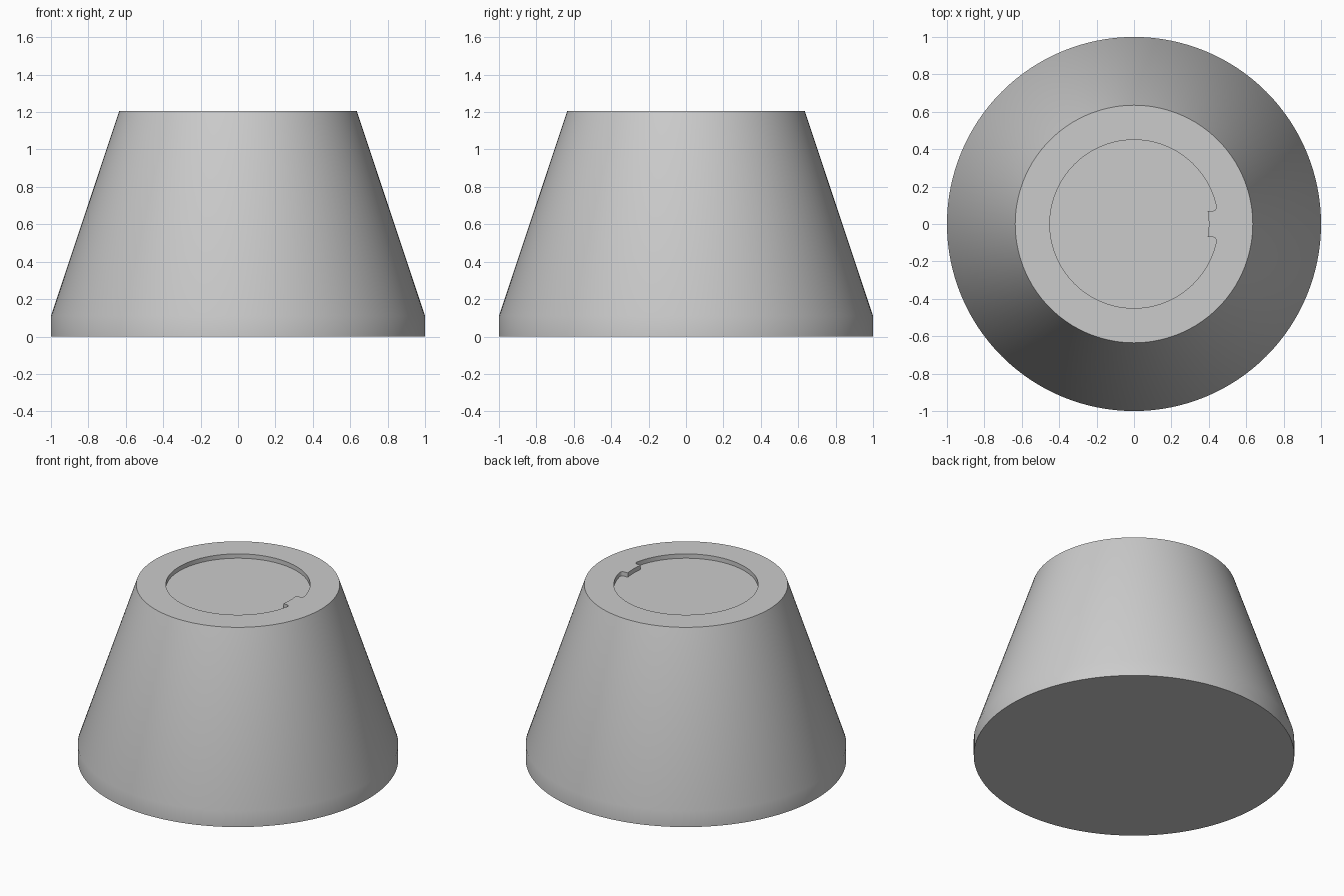
import bpy, bmesh
from math import sin, cos, asin, pi, radians

if "Cube" in bpy.data.objects:
    bpy.data.objects.remove(bpy.data.objects["Cube"], do_unlink=True)

SEGMENTS = 128
HEIGHT = 1.205
RECESS_DEPTH = 0.03
RECESS_RADIUS = 0.45
KEY_RADIUS = 0.4
KEY_HALF = 0.07
FILLET = 0.02

grey = bpy.data.materials.new("plain grey")
grey.use_nodes = True
colour = (0.6, 0.6, 0.6, 1)
grey.diffuse_color = colour
grey.node_tree.nodes["Principled BSDF"].inputs["Base Color"].default_value = colour


def arc(radius, start, end, steps, cx=0, cy=0):
    angles = [start + (end - start) * i / steps for i in range(steps + 1)]
    return [(cx + radius * cos(a), cy + radius * sin(a)) for a in angles]


def loop(bm, points, z):
    return [bm.verts.new((x, y, z)) for x, y in points]


def ring_edges(bm, verts):
    pairs = zip(verts, verts[1:] + verts[:1])
    return [bm.edges.get(p) or bm.edges.new(p) for p in pairs]


def wall(bm, low, high):
    n = len(low)
    for i in range(n):
        j = (i + 1) % n
        bm.faces.new((low[i], low[j], high[j], high[i]))


def recess_outline():
    # Circle with a key tab on +x; its root corners are rounded
    centre_y = KEY_HALF + FILLET
    root = asin(centre_y / (RECESS_RADIUS - FILLET))
    cx = (RECESS_RADIUS - FILLET) * cos(root)
    tip = asin(KEY_HALF / KEY_RADIUS)
    upper = arc(FILLET, -pi / 2, root, 6, cx, centre_y)
    lower = [(x, -y) for x, y in reversed(upper)]
    big = arc(RECESS_RADIUS, root, 2 * pi - root, SEGMENTS)[1:-1]
    return arc(KEY_RADIUS, -tip, tip, 8) + upper + big + lower


bm = bmesh.new()

# Straight foot band and tapered body
circle = arc(1, 0, 2 * pi, SEGMENTS)[:-1]
profile = [(1, 0), (1, 0.11), (0.635, HEIGHT)]
rings = [loop(bm, [(x * r, y * r) for x, y in circle], z) for r, z in profile]
for low, high in zip(rings, rings[1:]):
    wall(bm, low, high)
bm.faces.new(rings[0][::-1])

# Shallow keyed recess in the top
outline = recess_outline()
rim = loop(bm, outline, HEIGHT)
floor = loop(bm, outline, HEIGHT - RECESS_DEPTH)
wall(bm, rim, floor)
bm.faces.new(floor)

# Flat top around the recess
edges = ring_edges(bm, rings[-1]) + ring_edges(bm, rim)
bmesh.ops.triangle_fill(bm, edges=edges, use_beauty=True, normal=(0, 0, 1))
bmesh.ops.recalc_face_normals(bm, faces=bm.faces[:])

mesh = bpy.data.meshes.new("tapered_base")
bm.to_mesh(mesh)
bm.free()
mesh.materials.append(grey)
body = bpy.data.objects.new("tapered_base", mesh)
bpy.context.collection.objects.link(body)
bpy.ops.object.select_all(action="DESELECT")
body.select_set(True)
bpy.context.view_layer.objects.active = body
bpy.ops.object.shade_smooth_by_angle(angle=radians(30))
